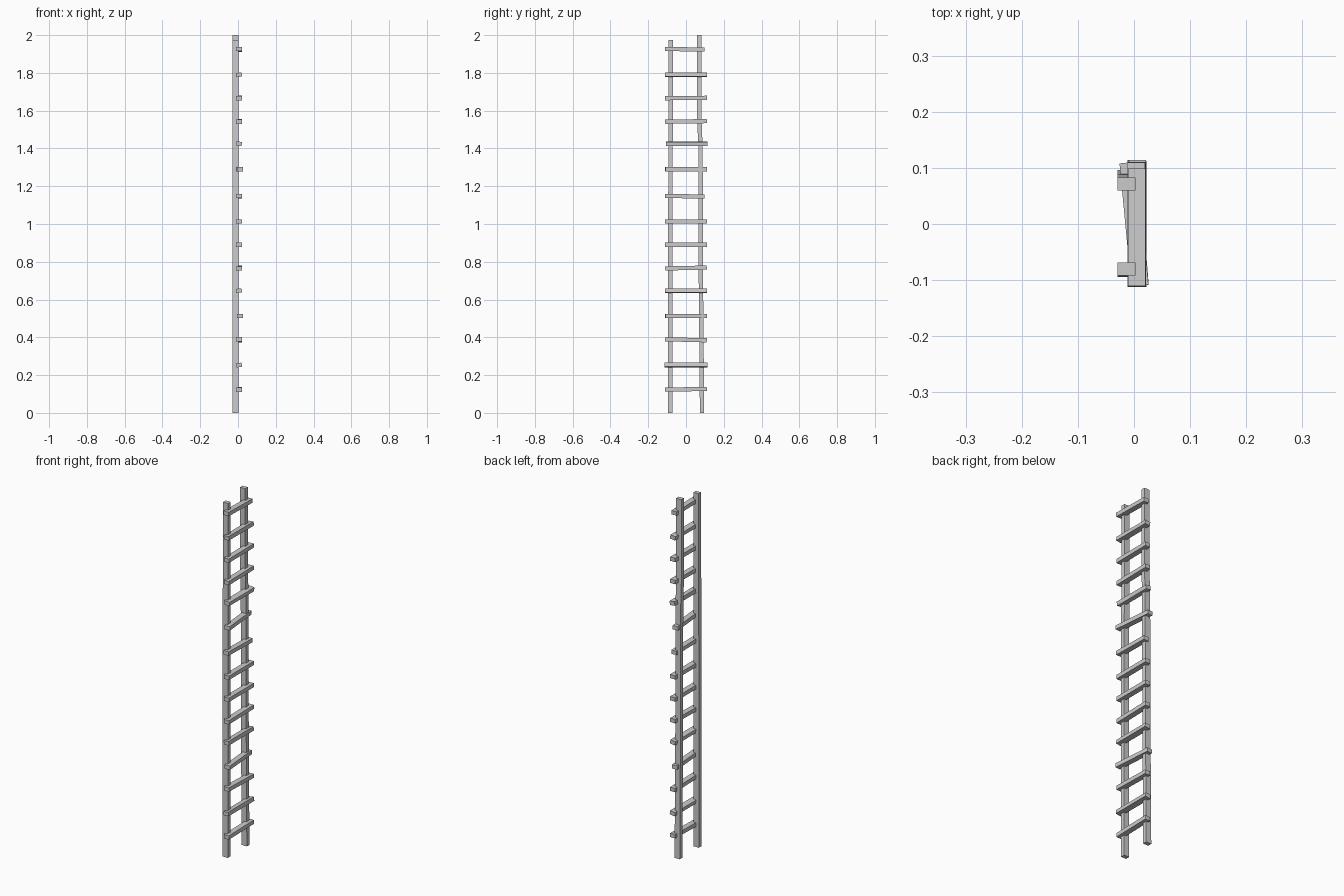
import bpy, bmesh
from mathutils import Matrix, Euler

cube = bpy.data.objects.get("Cube")
if cube:
    bpy.data.objects.remove(cube, do_unlink=True)

# Single weathered grey colour
grey = bpy.data.materials.new("weathered_grey")
grey.use_nodes = True
color = (0.6, 0.6, 0.6, 1)
grey.diffuse_color = color
grey.node_tree.nodes["Principled BSDF"].inputs["Base Color"].default_value = color


def finish(name, bm):
    bmesh.ops.recalc_face_normals(bm, faces=bm.faces)
    mesh = bpy.data.meshes.new(name)
    bm.to_mesh(mesh)
    bm.free()
    mesh.materials.append(grey)
    obj = bpy.data.objects.new(name, mesh)
    bpy.context.collection.objects.link(obj)
    return obj


def pole(name, path, width=0.023, x0=-0.029, x1=0.003):
    """Square post swept through (y, z) stations."""
    bm = bmesh.new()
    rings = []
    for y, z in path:
        a, b = y - width / 2, y + width / 2
        rings.append([bm.verts.new((x, v, z)) for x, v in
                      ((x0, a), (x1, a), (x1, b), (x0, b))])
    for low, high in zip(rings, rings[1:]):
        for i in range(4):
            j = (i + 1) % 4
            bm.faces.new((low[i], low[j], high[j], high[i]))
    bm.faces.new(rings[0])
    bm.faces.new(rings[-1])
    return finish(name, bm)


def rung(name, z, x=0.005, y=0.0, length=0.22, roll=0, tilt=0, yaw=0):
    """Slightly crooked crossbar."""
    bm = bmesh.new()
    turn = Euler((tilt, roll, yaw)).to_matrix().to_4x4()
    size = Matrix.Diagonal((0.031, length, 0.022, 1))
    bmesh.ops.create_cube(bm, size=1,
                          matrix=Matrix.Translation((x, y, z)) @ turn @ size)
    return finish(name, bm)


# Uprights, the back one leaning and slightly bowed
pole("front_pole", [(-0.083, 0), (-0.083, 1), (-0.08, 1.975)])
pole("back_pole", [(0.085, 0), (0.078, 0.8), (0.077, 1.4), (0.071, 1.55), (0.071, 2)])

# Crossbars from bottom to top: height, then individual crookedness
rungs = [
    (0.125, dict(tilt=0.02)),
    (0.253, dict(roll=-0.15, length=0.225)),
    (0.387, dict(tilt=-0.025)),
    (0.513, dict(yaw=0.08, x=0.002)),
    (0.647, dict(roll=-0.12)),
    (0.767, dict(tilt=0.02)),
    (0.89, dict()),
    (1.013, dict()),
    (1.147, dict(tilt=-0.02, y=-0.006, length=0.21)),
    (1.29, dict(yaw=0.095, x=0)),
    (1.425, dict(roll=0.12, y=0.004)),
    (1.543, dict(tilt=0.015)),
    (1.667, dict(tilt=0.01)),
    (1.79, dict(roll=-0.1)),
    (1.925, dict(tilt=-0.02, y=-0.006, length=0.21)),
]
for i, (z, crooked) in enumerate(rungs, 1):
    rung(f"rung_{i:02d}", z, **crooked)
